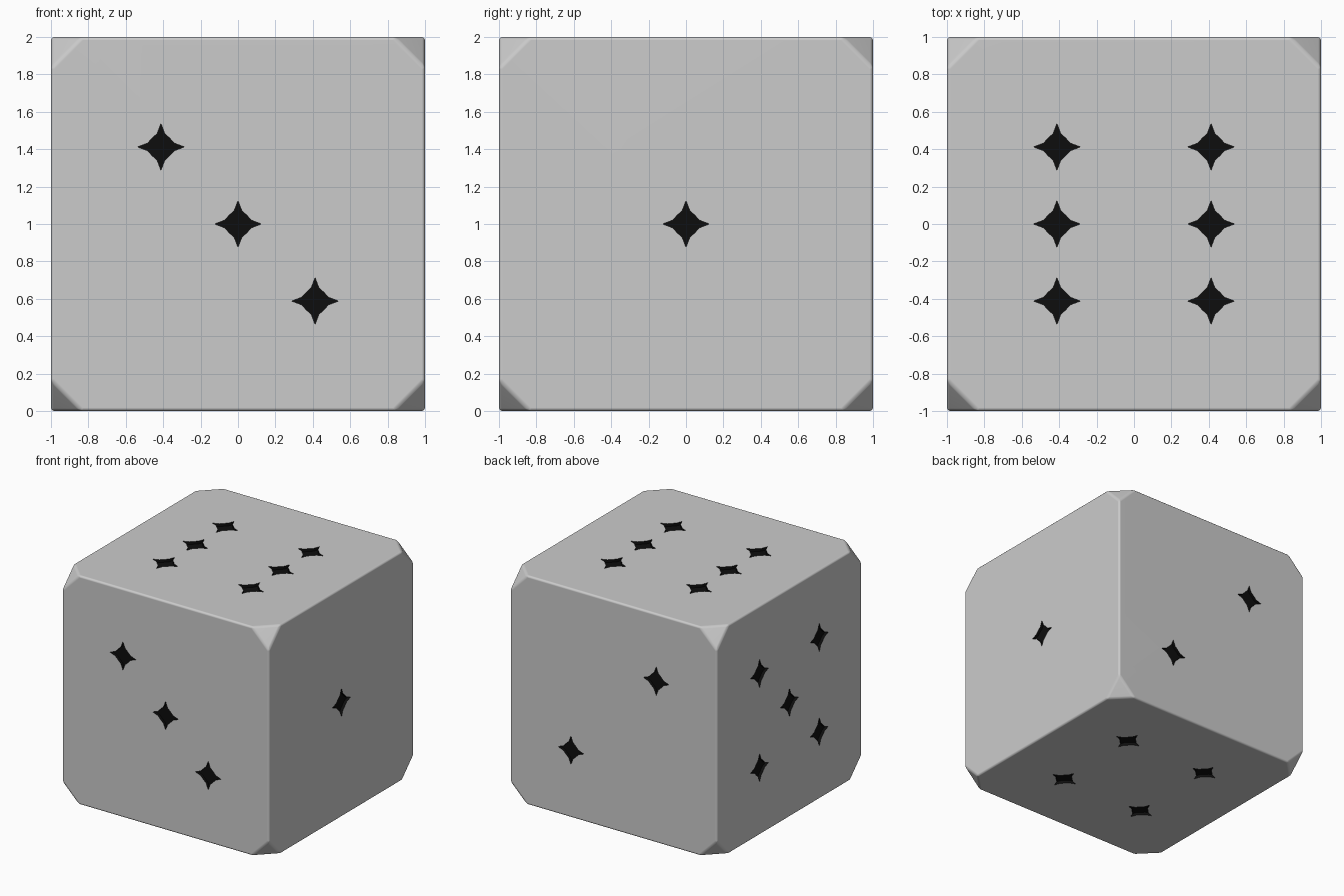
import bpy, bmesh
from math import radians
from mathutils import Vector

if "Cube" in bpy.data.objects:
    bpy.data.objects.remove(bpy.data.objects["Cube"])

P = 0.412      # pip offset from face centre
DEPTH = 0.025  # pip recess

def new_object(name, bm):
    mesh = bpy.data.meshes.new(name)
    bm.to_mesh(mesh)
    bm.free()
    ob = bpy.data.objects.new(name, mesh)
    bpy.context.collection.objects.link(ob)
    return ob

# Body: cube with cut corners and fine edge bevels
bm = bmesh.new()
bmesh.ops.create_cube(bm, size=2)
bmesh.ops.bevel(bm, geom=bm.verts[:], offset=0.165, offset_type='OFFSET',
                segments=1, profile=0.5, affect='VERTICES')
bmesh.ops.translate(bm, verts=bm.verts[:], vec=(0, 0, 1))
body = new_object("die_body", bm)
body.data.materials.append(None)
bevel = body.modifiers.new("edge_bevel", 'BEVEL')
bevel.width = 0.018
bevel.segments = 3
bevel.limit_method = 'ANGLE'
bevel.angle_limit = radians(20)

# Four-pointed star outline, one quarter turned four times
quarter = [(0.125, 0.0), (0.072, 0.020), (0.047, 0.047), (0.020, 0.072)]
star = []
for k in range(4):
    for x, y in quarter:
        for _ in range(k):
            x, y = -y, x
        star.append((x, y))

# Pip layouts: normal, horizontal axis, vertical axis, positions
square = [(-P, -P), (P, -P), (-P, P), (P, P)]
X, Y, Z = Vector((1, 0, 0)), Vector((0, 1, 0)), Vector((0, 0, 1))
faces = [
    (-Y, X, Z, [(-P, P), (0, 0), (P, -P)]),
    (X, Y, Z, [(0, 0)]),
    (Z, X, Y, square + [(-P, 0), (P, 0)]),
    (Y, -X, Z, [(P, P), (-P, -P)]),
    (-X, -Y, Z, square + [(0, 0)]),
    (-Z, X, -Y, square),
]

# Pip cutters: star prisms sunk into every face
bm = bmesh.new()
for n, u, v, pips in faces:
    for a, b in pips:
        low, high = [[bm.verts.new(Z + n * h + u * (a + x) + v * (b + y))
                      for x, y in star] for h in (1 - DEPTH, 1.05)]
        bm.faces.new(low[::-1])
        bm.faces.new(high)
        for i in range(len(star)):
            j = (i + 1) % len(star)
            bm.faces.new((low[i], low[j], high[j], high[i]))
bmesh.ops.recalc_face_normals(bm, faces=bm.faces[:])
cutter = new_object("pip_cutters", bm)
cutter.hide_render = True
black = bpy.data.materials.new("pip_black")
black.diffuse_color = (0.004, 0.004, 0.004, 1)
black.use_nodes = True
black.node_tree.nodes["Principled BSDF"].inputs["Base Color"].default_value = black.diffuse_color
cutter.data.materials.append(black)

# Carve pips, carrying the black paint into the recesses
cut = body.modifiers.new("pip_recess", 'BOOLEAN')
cut.object = cutter
cut.operation = 'DIFFERENCE'
cut.solver = 'EXACT'
cut.material_mode = 'TRANSFER'

# Bake the shape, then smooth the bevels while faces stay flat
bpy.context.view_layer.update()
baked = bpy.data.meshes.new_from_object(
    body.evaluated_get(bpy.context.evaluated_depsgraph_get()))
body.modifiers.clear()
body.data = baked
bpy.data.objects.remove(cutter)
bpy.ops.object.select_all(action='DESELECT')
body.select_set(True)
bpy.context.view_layer.objects.active = body
bpy.ops.object.shade_smooth_by_angle(angle=radians(40))
weighted = body.modifiers.new("flat_faces", 'WEIGHTED_NORMAL')
weighted.keep_sharp = True
